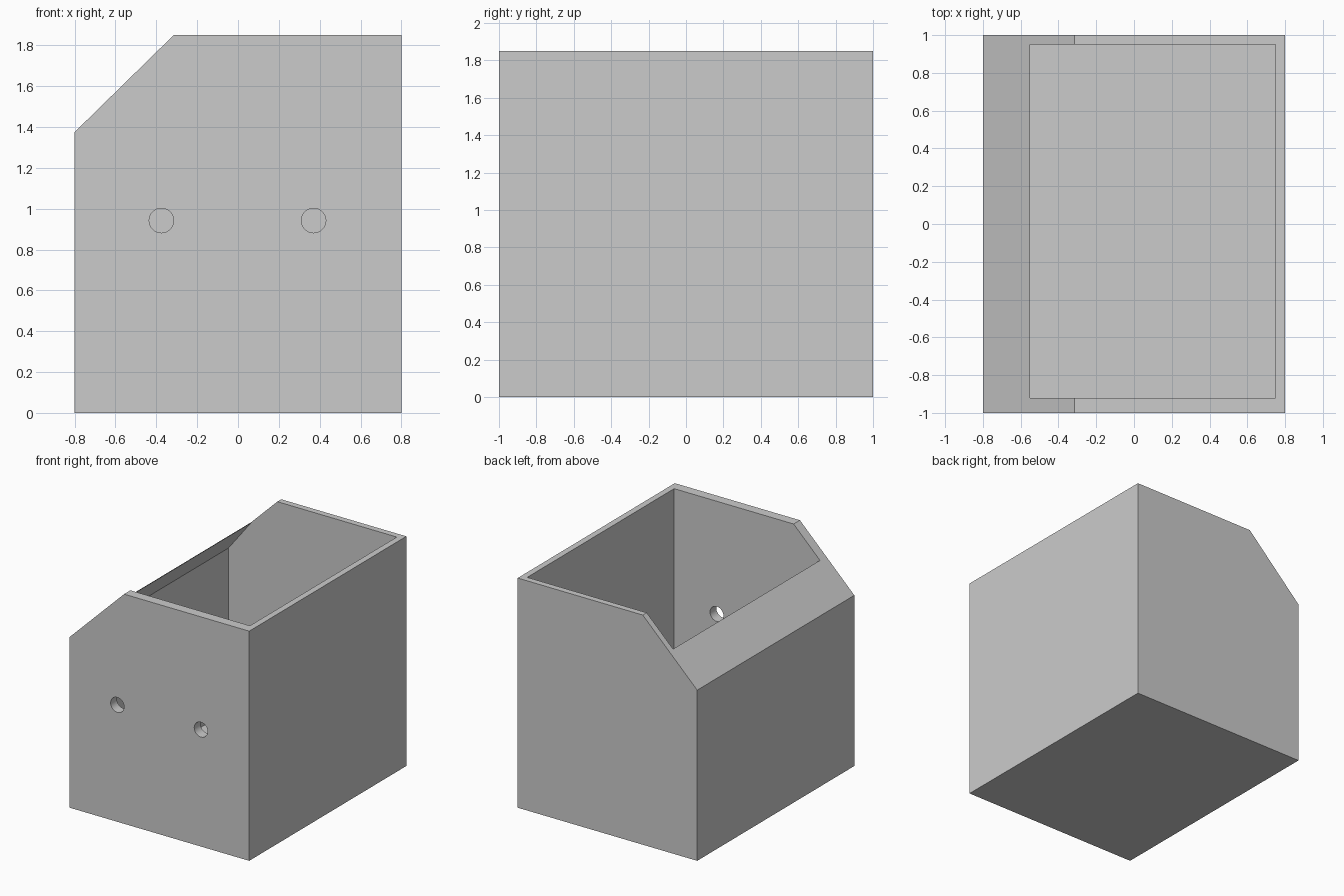
import bpy, bmesh, math
from mathutils import Matrix

cube = bpy.data.objects.get("Cube")
if cube:
    bpy.data.objects.remove(cube, do_unlink=True)

grey = bpy.data.materials.new("plain_grey")
grey.use_nodes = True
grey.diffuse_color = (0.6, 0.6, 0.6, 1)
grey.node_tree.nodes["Principled BSDF"].inputs["Base Color"].default_value = (0.6, 0.6, 0.6, 1)


def make_object(name, bm):
    bmesh.ops.recalc_face_normals(bm, faces=bm.faces)
    mesh = bpy.data.meshes.new(name)
    bm.to_mesh(mesh)
    bm.free()
    mesh.materials.append(grey)
    obj = bpy.data.objects.new(name, mesh)
    bpy.context.collection.objects.link(obj)
    return obj


def prism(name, profile, y0, y1):
    """Extrude an x-z profile from y0 to y1."""
    bm = bmesh.new()
    face = bm.faces.new([bm.verts.new((x, y0, z)) for x, z in profile])
    new = bmesh.ops.extrude_face_region(bm, geom=[face])["geom"]
    bmesh.ops.translate(bm, vec=(0, y1 - y0, 0),
                        verts=[v for v in new if isinstance(v, bmesh.types.BMVert)])
    return make_object(name, bm)


def rod(name, x, y, z, radius, length):
    """Cylinder lying along y."""
    bm = bmesh.new()
    bmesh.ops.create_cone(bm, cap_ends=True, segments=48, radius1=radius, radius2=radius,
                          depth=length,
                          matrix=Matrix.Translation((x, y, z)) @ Matrix.Rotation(math.pi / 2, 4, "X"))
    return make_object(name, bm)


# Outer body with one sloped upper edge
box = prism("open_box", [(-0.8, 0), (0.8, 0), (0.8, 1.85), (-0.315, 1.85), (-0.8, 1.375)], -1, 1)

# Cavity that follows the slope inside, open at the top
cutters = [prism("cavity_cutter",
                 [(-0.75, 0.05), (0.75, 0.05), (0.75, 2), (-0.55, 2), (-0.55, 1.615), (-0.75, 1.36)],
                 -0.92, 0.95)]

# Two round holes through the front wall
for x in (-0.375, 0.37):
    cutters.append(rod("hole_cutter", x, -0.96, 0.942, 0.06, 0.3))

bpy.context.view_layer.objects.active = box
for cutter in cutters:
    cutter.hide_render = True
    cut = box.modifiers.new("cut", "BOOLEAN")
    cut.operation = "DIFFERENCE"
    cut.solver = "EXACT"
    cut.object = cutter
    bpy.ops.object.modifier_apply(modifier=cut.name)
    bpy.data.objects.remove(cutter, do_unlink=True)

# Smooth hole walls, sharp box edges
bpy.ops.object.select_all(action="DESELECT")
box.select_set(True)
bpy.ops.object.shade_smooth_by_angle(angle=math.radians(30))
